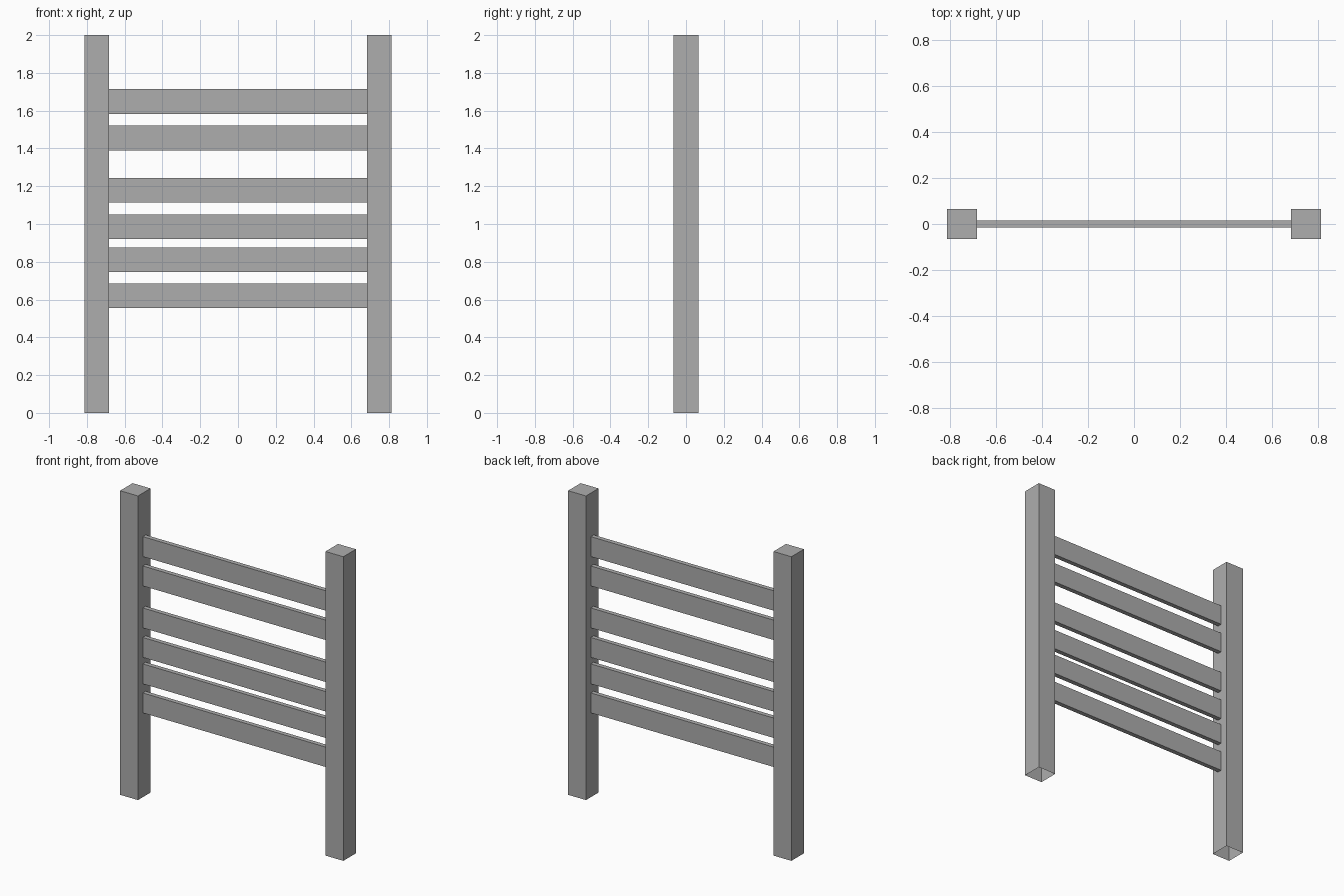
import bpy
import bmesh

default = bpy.data.objects.get("Cube")
if default:
    bpy.data.objects.remove(default, do_unlink=True)

# Single grey finish
grey = bpy.data.materials.new("plain_grey")
grey.use_nodes = True
colour = (0.42, 0.42, 0.42, 1.0)
grey.diffuse_color = colour
grey.node_tree.nodes["Principled BSDF"].inputs["Base Color"].default_value = colour


def box(name, centre, size, open_bottom=False):
    """Flat-faced box, optionally without its underside."""
    bm = bmesh.new()
    bmesh.ops.create_cube(bm, size=1)
    if open_bottom:
        under = [f for f in bm.faces if f.normal.z < -0.5]
        bmesh.ops.delete(bm, geom=under, context='FACES_ONLY')
    bmesh.ops.scale(bm, vec=size, verts=bm.verts)
    mesh = bpy.data.meshes.new(name)
    bm.to_mesh(mesh)
    bm.free()
    mesh.materials.append(grey)
    obj = bpy.data.objects.new(name, mesh)
    obj.location = centre
    bpy.context.collection.objects.link(obj)
    return obj


POST = 0.13
INNER = 0.682
HEIGHT = 2.0

# Upright posts, hollow at the foot
for side, sign in (("left", 1), ("right", -1)):
    box(f"{side}_post", (sign * (INNER + POST / 2), 0, HEIGHT / 2),
        (POST, POST, HEIGHT), open_bottom=True)

# Horizontal slats between the posts
for i, z in enumerate((0.62, 0.811, 0.985, 1.179, 1.455, 1.648), 1):
    box(f"slat_{i}", (0, 0, z), (2 * INNER, 0.03, 0.131))
